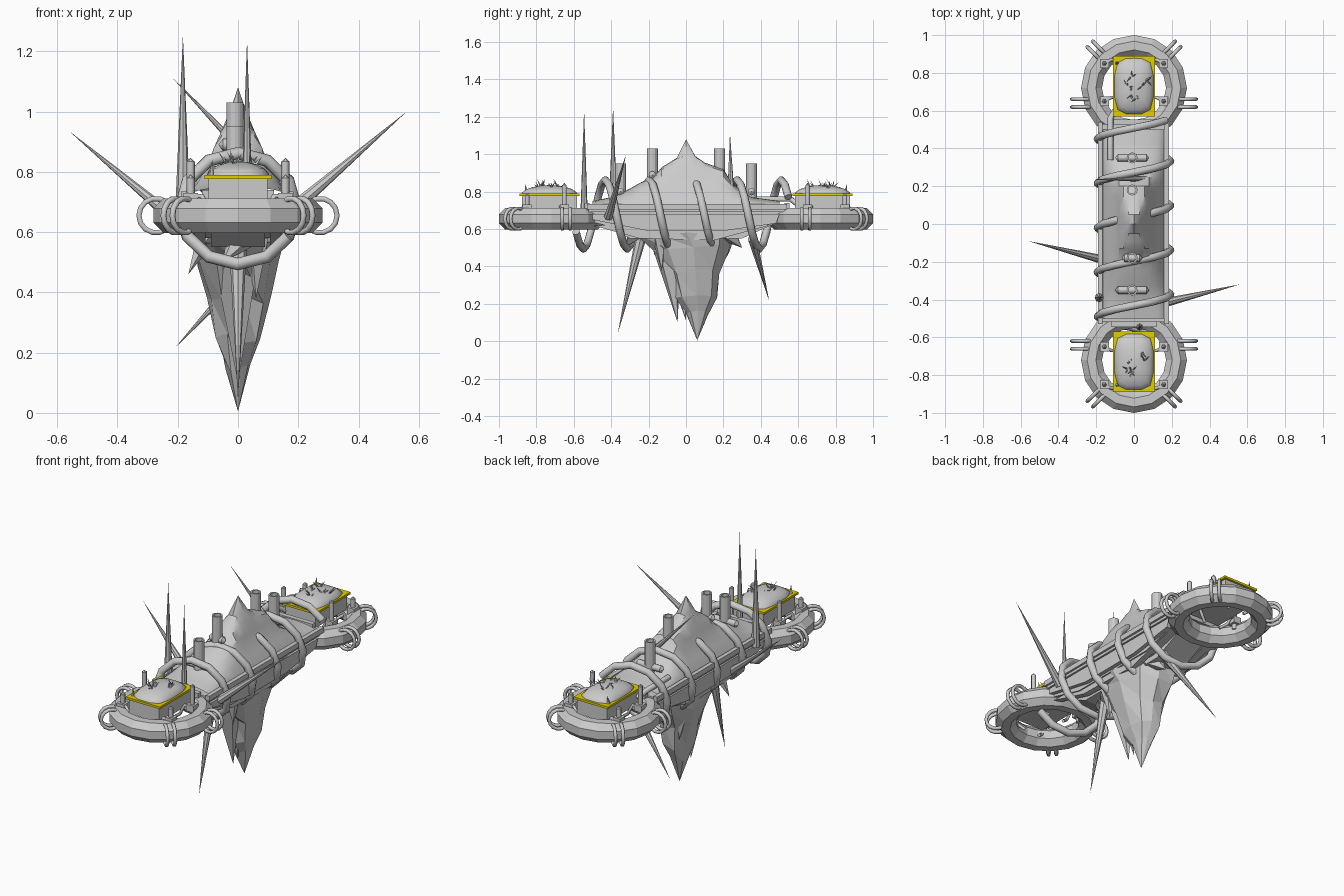
import bpy, bmesh, math, random
from mathutils import Vector

if "Cube" in bpy.data.objects:
    bpy.data.objects.remove(bpy.data.objects["Cube"])
random.seed(4)
PI = math.pi


def mesh_obj(name, verts, faces, smooth=False):
    me = bpy.data.meshes.new(name)
    me.from_pydata([tuple(v) for v in verts], [], faces)
    bm = bmesh.new()
    bm.from_mesh(me)
    bmesh.ops.recalc_face_normals(bm, faces=bm.faces)
    bm.to_mesh(me)
    bm.free()
    ob = bpy.data.objects.new(name, me)
    bpy.context.collection.objects.link(ob)
    for p in me.polygons:
        p.use_smooth = smooth
    return ob


def box(name, lo, hi):
    v = [(x, y, z) for x in (lo[0], hi[0]) for y in (lo[1], hi[1]) for z in (lo[2], hi[2])]
    return mesh_obj(name, v, [(0, 1, 3, 2), (4, 6, 7, 5), (0, 4, 5, 1), (2, 3, 7, 6), (0, 2, 6, 4), (1, 5, 7, 3)])


def lathe_ring(name, center, profile, n):
    # closed profile of (radius, height) turned around z
    m = len(profile)
    v = [(center[0] + r * math.cos(2 * PI * i / n), center[1] + r * math.sin(2 * PI * i / n), center[2] + z)
         for i in range(n) for r, z in profile]
    f = [(i * m + j, ((i + 1) % n) * m + j, ((i + 1) % n) * m + (j + 1) % m, i * m + (j + 1) % m)
         for i in range(n) for j in range(m)]
    return mesh_obj(name, v, f)


def tube(name, pts, r, cyclic=False, res=1):
    cu = bpy.data.curves.new(name, 'CURVE')
    cu.dimensions = '3D'
    cu.bevel_depth = r
    cu.bevel_resolution = res
    cu.use_fill_caps = True
    sp = cu.splines.new('POLY')
    sp.points.add(len(pts) - 1)
    for p, q in zip(sp.points, pts):
        p.co = (*q, 1)
    sp.use_cyclic_u = cyclic
    ob = bpy.data.objects.new(name, cu)
    bpy.context.collection.objects.link(ob)
    return ob


def spike(name, base, tip, r, n=6):
    b, t = Vector(base), Vector(tip)
    q = (t - b).to_track_quat('Z', 'Y')
    v = [b + q @ Vector((r * math.cos(2 * PI * i / n), r * math.sin(2 * PI * i / n), 0)) for i in range(n)] + [t]
    return mesh_obj(name, v, [(i, (i + 1) % n, n) for i in range(n)] + [tuple(range(n))])


def lerp(table, t):
    for (a, va), (b, vb) in zip(table, table[1:]):
        if t <= b:
            return va + (vb - va) * max(0, t - a) / (b - a)
    return table[-1][1]


yellow = bpy.data.materials.new("yellow")
yellow.diffuse_color = (0.75, 0.62, 0.0, 1)
yellow.use_nodes = True
yellow.node_tree.nodes["Principled BSDF"].inputs["Base Color"].default_value = yellow.diffuse_color

# end platforms, front and back
for s in (-1, 1):
    tag = "front" if s < 0 else "back"
    c = (0, s * 0.72, 0.655)
    prof = [(0.225 + 0.06 * math.cos(a), 0.062 * math.sin(a)) for a in [PI / 8 + k * PI / 4 for k in range(8)]]
    lathe_ring(tag + "_ring", c, prof, 16)
    # pairs of hoops hanging on the ring
    for side in (-1, 1):
        for ang in (-15, 45):
            a = math.radians(ang)
            d = Vector((side * math.cos(a), s * math.sin(a), 0)) if ang > 0 else Vector((side, 0, 0))
            cen = Vector(c[0:3]) * Vector((1, 1, 1)).normalized().length + d * 0.272
            if ang < 0:
                cen.y -= s * 0.08
            perp = Vector((-d.y, d.x, 0))
            for k in (-0.021, 0.021):
                pts = [cen + perp * k + d * 0.057 * math.cos(t) + Vector((0, 0, 0.057 * math.sin(t)))
                       for t in [2 * PI * i / 14 for i in range(14)]]
                tube(tag + "_hoop", pts, 0.01, True)
        # posts on the ring with feed pipes
        for yy, h in ((0.65, 0.835), (0.85, 0.78)):
            x = side * 0.157
            tube(tag + "_post", [(x, s * yy, 0.66), (x, s * yy, h)], 0.014)
            spike(tag + "_post_tip", (x, s * yy, h), (x, s * yy, h + 0.012), 0.012)
            box(tag + "_post_foot", (x - 0.024, s * yy - 0.024, 0.69), (x + 0.024, s * yy + 0.024, 0.73))
            tube(tag + "_feed_pipe", [(x, s * yy, 0.72), (side * 0.12, s * (yy + 0.02), 0.72),
                                      (side * 0.09, s * (yy + 0.02), 0.66), (side * 0.05, s * yy, 0.63)], 0.009)
    # planter box, yellow rim and earth mound
    box(tag + "_planter", (-0.098, s * 0.73 - 0.148, 0.69), (0.098, s * 0.73 + 0.148, 0.777))
    rim = box(tag + "_planter_rim", (-0.112, s * 0.73 - 0.16, 0.777), (0.112, s * 0.73 + 0.16, 0.79))
    rim.data.materials.append(yellow)
    bpy.ops.mesh.primitive_uv_sphere_add(segments=16, ring_count=10, location=(0, s * 0.73, 0.78))
    mound = bpy.context.object
    mound.name = tag + "_mound"
    for v in mound.data.vertices:
        p = v.co
        w = (abs(p.x) ** 4 + abs(p.y) ** 4) ** 0.25
        k = math.hypot(p.x, p.y) / w if w > 1e-4 else 1
        v.co = (p.x * k * 0.106, p.y * k * 0.152, max(p.z, -0.05) * 0.055)
    for p in mound.data.polygons:
        p.use_smooth = True
    # withered sprigs
    for k in range(7):
        x, y = random.uniform(-0.04, 0.07), s * 0.73 + random.uniform(-0.07, 0.07)
        for j in range(3):
            spike(tag + "_sprig", (x, y, 0.82), (x + random.uniform(-0.035, 0.035), y + random.uniform(-0.035, 0.035),
                                                 random.uniform(0.835, 0.87)), 0.006, 4)
    spike(tag + "_sprig", (-0.09, s * 0.85, 0.78), (-0.085, s * 0.86, 0.84), 0.012, 5)

# hull: stacked tapered slabs
def slab(name, prof, x0, x1):
    n = len(prof)
    v = [(x, y, z) for x in (x0, x1) for y, z in prof]
    return mesh_obj(name, v, [tuple(range(n)), tuple(range(n, 2 * n))] +
                    [(i, (i + 1) % n, n + (i + 1) % n, n + i) for i in range(n)])

slab("hull", [(-0.52, 0.715), (0.53, 0.715), (0.51, 0.64), (0.28, 0.58), (-0.28, 0.58), (-0.51, 0.64)], -0.15, 0.15)
slab("keel", [(-0.48, 0.64), (0.5, 0.64), (0.3, 0.55), (-0.3, 0.55)], -0.09, 0.09)
box("deck", (-0.178, -0.52, 0.69), (0.172, 0.53, 0.722))
for x in (-0.178, 0.172):
    box("side_rail", (x - 0.012, -0.53, 0.705), (x + 0.012, 0.54, 0.735))
for x, w in ((-0.158, 0.018), (0.155, 0.018)):
    slab("side_skirt", [(-0.5, 0.68), (0.5, 0.68), (0.48, 0.63), (0.2, 0.59), (-0.2, 0.59), (-0.5, 0.65)], x - w, x + w)
    slab("lower_skirt", [(-0.5, 0.62), (-0.1, 0.61), (0.45, 0.62), (0.15, 0.54), (-0.25, 0.55)], x * 0.8 - w, x * 0.8 + w)
for y in (-0.53, 0.54):
    box("end_rail", (-0.12, y - 0.014, 0.69), (0.12, y + 0.014, 0.74))
tube("deck_pipe", [(-0.125, 0.34, 0.76), (-0.125, 0.56, 0.76), (-0.1, 0.6, 0.73)], 0.016)

# mountain on the deck
ridge = [(-0.5, 0.75), (-0.4, 0.77), (-0.33, 0.80), (-0.24, 0.85), (-0.18, 0.87), (-0.13, 0.93), (-0.05, 0.98),
         (0, 1.08), (0.05, 0.99), (0.1, 0.955), (0.2, 0.92), (0.25, 0.84), (0.35, 0.77), (0.5, 0.75)]
cap = [(0, 1.08), (0.035, 0.98), (0.08, 0.88), (0.1, 0.825), (0.13, 0.785), (0.165, 0.72)]
xs = [-0.165, -0.155, -0.13, -0.1, -0.08, -0.055, -0.03, 0, 0.03, 0.055, 0.08, 0.1, 0.13, 0.155, 0.165]
ys = [-0.5, -0.45, -0.4, -0.33, -0.24, -0.18, -0.13, -0.09, -0.05, 0, 0.05, 0.1, 0.15, 0.2, 0.25, 0.3, 0.35, 0.43, 0.5]
mv = []
for y in ys:
    for x in xs:
        z = 0.72 + (lerp(ridge, y) - 0.72) * math.sqrt(max(0, 1 - (x / 0.165) ** 2))
        mv.append((x, y, min(z, lerp(cap, abs(x)))))
n = len(xs)
mountain = mesh_obj("mountain", mv, [(j * n + i, j * n + i + 1, (j + 1) * n + i + 1, (j + 1) * n + i)
                                    for j in range(len(ys) - 1) for i in range(n - 1)], True)
bpy.ops.object.select_all(action='DESELECT')
mountain.select_set(True)
bpy.context.view_layer.objects.active = mountain
bpy.ops.object.shade_smooth_by_angle(angle=math.radians(30))

# hanging rock: (z, half x, y min, y max)
levels = [(0.58, 0.15, -0.27, 0.28), (0.5, 0.135, -0.17, 0.25), (0.38, 0.105, -0.10, 0.2),
          (0.25, 0.075, -0.06, 0.175), (0.15, 0.045, -0.0, 0.13)]
N = 9
rv = []
for z, hx, y0, y1 in levels:
    for i in range(N):
        k, a = random.uniform(0.86, 1.08), 2 * PI * i / N
        rv.append((hx * k * math.cos(a), (y0 + y1) / 2 + (y1 - y0) / 2 * k * math.sin(a), z + random.uniform(-0.02, 0.02)))
rv.append((0, 0.06, 0.005))
rf = []
for l in range(len(levels) - 1):
    for i in range(N):
        a, b = l * N + i, l * N + (i + 1) % N
        rf += [(a, b, b + N), (a, b + N, a + N)]
L = (len(levels) - 1) * N
rf += [(L + i, L + (i + 1) % N, len(rv) - 1) for i in range(N)] + [tuple(range(N))]
mesh_obj("hanging_rock", rv, rf)
for b, t, r in (((0, -0.10, 0.5), (0, -0.045, 0.1), 0.08), ((0, -0.07, 0.5), (0, 0, 0.11), 0.07),
                ((0.08, 0.05, 0.56), (0.06, 0.02, 0.25), 0.06), ((-0.1, -0.15, 0.6), (-0.165, -0.17, 0.46), 0.04),
                ((-0.07, 0.12, 0.56), (-0.06, 0.15, 0.3), 0.07), ((0.05, 0.2, 0.6), (0.03, 0.3, 0.5), 0.07),
                ((0.02, -0.25, 0.6), (-0.05, -0.33, 0.5), 0.06), ((0.06, -0.14, 0.58), (0.06, -0.13, 0.38), 0.05)):
    spike("rock_shard", b, t, r, 5)

# long thorns
for b, t, r in (((-0.16, -0.19, 0.60), (-0.56, -0.09, 0.935), 0.024), ((0.17, -0.415, 0.665), (0.56, -0.32, 1.0), 0.024),
                ((0.08, 0.24, 0.80), (-0.22, 0.235, 1.115), 0.018), ((-0.183, -0.39, 0.68), (-0.183, -0.39, 1.255), 0.025),
                ((0.03, -0.545, 0.70), (0.03, -0.545, 1.24), 0.019), ((0, -0.24, 0.56), (0, -0.365, 0.04), 0.03),
                ((0.1, 0.355, 0.55), (-0.21, 0.445, 0.215), 0.026)):
    spike("thorn", b, t, r, 8)

# chimneys with horizontal tanks
for s in (-1, 1):
    for y, top, hw, z in ((0.35, 0.95, 0.075, 0.8), (0.18, 1.03, 0.04, 0.89)):
        lathe_ring("chimney", (-0.01, s * y, 0), [(0.029, 0.72), (0.029, top), (0.02, top), (0.02, 0.72)], 12)
        tube("tank", [(-0.01 - hw, s * y, z), (-0.01 + hw, s * y, z)], 0.02, res=2)
        for e in (-1, 1):
            spike("tank_cap", (-0.01 + e * hw, s * y, z), (-0.01 + e * (hw + 0.015), s * y, z), 0.02, 8)

# vine coiled around the hull
coil = []
for i in range(-5, 54):
    phi = i * PI / 6
    coil.append((-0.193 * math.cos(phi), -0.49 + 0.235 * phi / (2 * PI), 0.678 + 0.184 * math.sin(phi)))
tube("coiled_vine", coil, 0.021, res=2)
